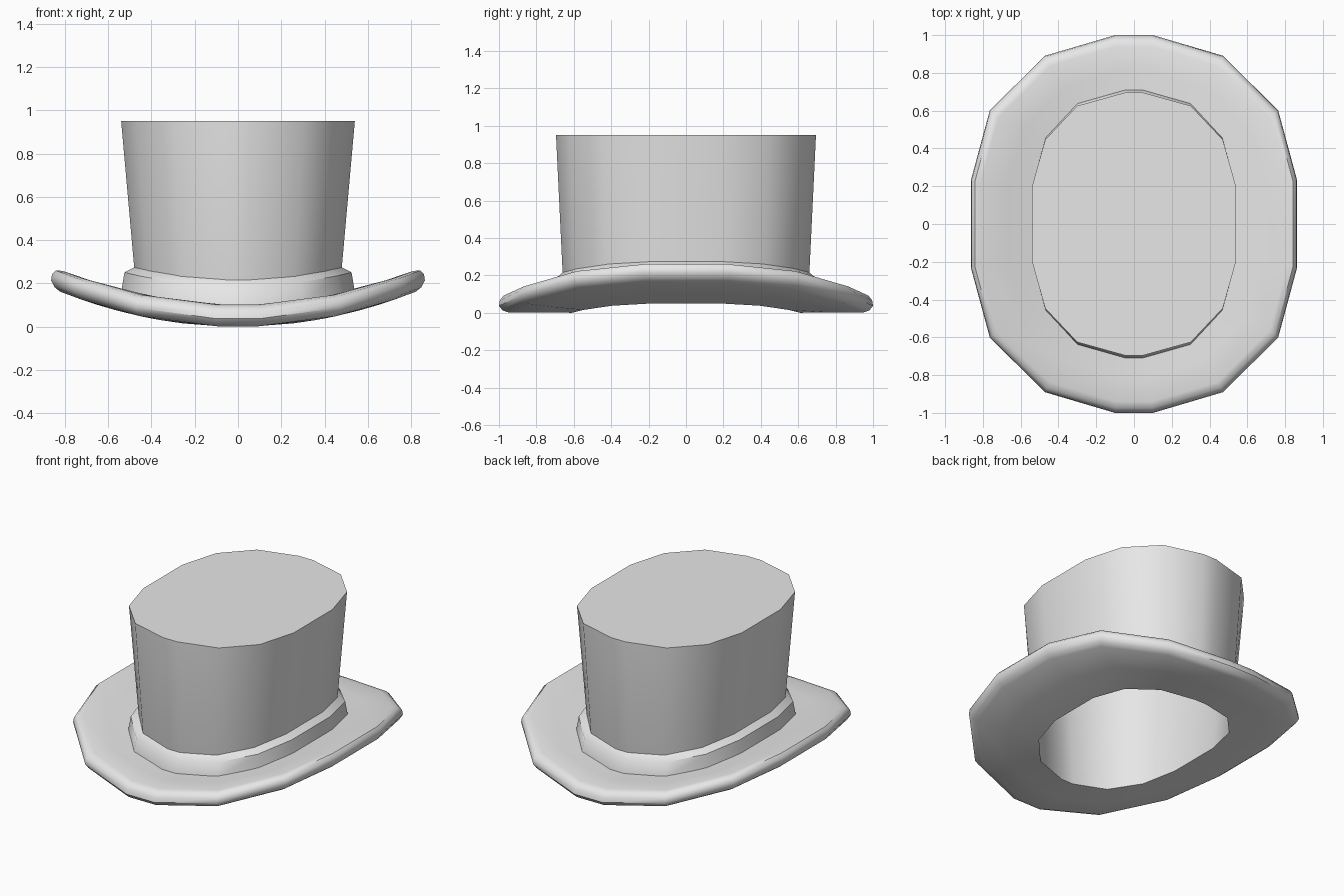
import bpy, bmesh

if "Cube" in bpy.data.objects:
    bpy.data.objects.remove(bpy.data.objects["Cube"], do_unlink=True)

felt = bpy.data.materials.new("grey_felt")
felt.use_nodes = True
felt.diffuse_color = (0.8, 0.8, 0.8, 1)
felt.node_tree.nodes["Principled BSDF"].inputs["Base Color"].default_value = (0.8, 0.8, 0.8, 1)

# Quarter outlines of unit size, mirrored into sixteen-sided ovals
CROWN = [(0.093, 1), (0.556, 0.9), (0.87, 0.643), (1, 0.286)]
BRIM = [(0.116, 1), (0.547, 0.89), (0.884, 0.6), (1, 0.23)]
CURL = 0.24  # how strongly the sides of the hat sweep upward


def oval(quarter):
    right = quarter + [(x, -y) for x, y in reversed(quarter)]
    return right + [(-x, -y) for x, y in right]


def ring(rx, ry, z, blend=0.0, curl=CURL):
    """One oval loop; blend goes from crown outline to brim outline."""
    points = []
    for (ax, ay), (bx, by) in zip(oval(CROWN), oval(BRIM)):
        x = rx * (ax + (bx - ax) * blend)
        y = ry * (ay + (by - ay) * blend)
        points.append((x, y, z + curl * x * x))
    return points


def loft(name, rings, closed):
    """Skin the rings; either loop back to the first or cap both ends."""
    bm = bmesh.new()
    loops = [[bm.verts.new(p) for p in r] for r in rings]
    count = len(loops[0])
    pairs = list(zip(loops, loops[1:]))
    if closed:
        pairs.append((loops[-1], loops[0]))
    else:
        bm.faces.new(loops[0])
        bm.faces.new(loops[-1])
    for a, b in pairs:
        for i in range(count):
            j = (i + 1) % count
            bm.faces.new((a[i], a[j], b[j], b[i]))
    bmesh.ops.recalc_face_normals(bm, faces=bm.faces)
    mesh = bpy.data.meshes.new(name)
    bm.to_mesh(mesh)
    bm.free()
    mesh.materials.append(felt)
    obj = bpy.data.objects.new(name, mesh)
    bpy.context.collection.objects.link(obj)
    bpy.ops.object.select_all(action="DESELECT")
    obj.select_set(True)
    bpy.context.view_layer.objects.active = obj
    bpy.ops.object.shade_smooth_by_angle(angle=0.79)
    return obj


# Hollow crown: lid, flared wall, opening, inner wall, underside of lid
loft("crown", [
    ring(0.54, 0.695, 0.95, curl=0),
    ring(0.48, 0.66, 0.22),
    ring(0.46, 0.61, 0.0),
    ring(0.51, 0.665, 0.92, curl=0),
], closed=False)

# Band with a sloping upper edge
loft("band", [
    ring(0.475, 0.65, 0.223),
    ring(0.525, 0.695, 0.185),
    ring(0.54, 0.71, 0.09),
    ring(0.475, 0.64, 0.09),
], closed=True)

# Brim with a rounded rim, given as (fraction of full size, height)
rim = [(0.94, 0.1), (0.975, 0.09), (0.995, 0.065), (1.0, 0.035), (0.98, 0.01), (0.95, 0.0)]
loft("brim", [
    ring(0.5, 0.67, 0.1),
    ring(0.67, 0.81, 0.1, 0.5),
    *[ring(0.864 * s, s, z, 1) for s, z in rim],
    ring(0.65, 0.79, 0.0, 0.5),
    ring(0.46, 0.61, 0.0),
], closed=True)
